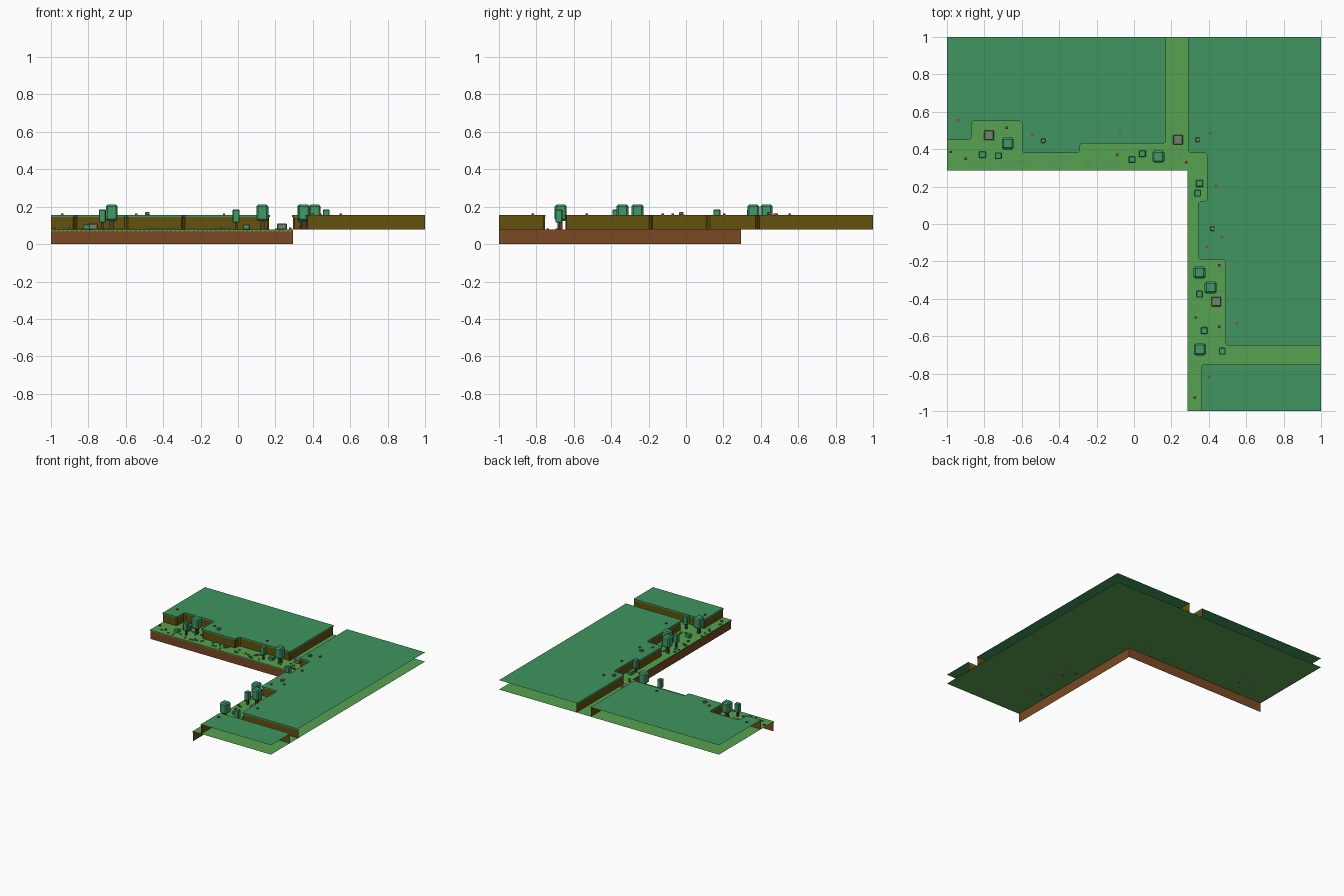
import bpy, bmesh, random
from mathutils import Vector

if "Cube" in bpy.data.objects:
    bpy.data.objects.remove(bpy.data.objects["Cube"])

random.seed(4)
LOW, HIGH = 0.078, 0.155


def material(name, rgb):
    m = bpy.data.materials.new(name)
    m.diffuse_color = (*rgb, 1)
    m.use_nodes = True
    m.node_tree.nodes["Principled BSDF"].inputs["Base Color"].default_value = m.diffuse_color
    return m


MEADOW = material("meadow green", (0.095, 0.36, 0.08))
PLATEAU = material("plateau green", (0.052, 0.30, 0.115))
SOIL = material("red brown soil", (0.20, 0.065, 0.017))
OCHRE = material("ochre soil", (0.125, 0.085, 0.004))
LEAF = material("leaf green", (0.052, 0.32, 0.13))
BARK = material("bark brown", (0.10, 0.045, 0.015))
STONE = material("mossy grey", (0.16, 0.23, 0.14))
PETAL = material("petal red", (0.32, 0.06, 0.03))
TUFT = material("tuft green", (0.08, 0.31, 0.13))


def finish(name, bm, mat):
    mesh = bpy.data.meshes.new(name)
    bm.to_mesh(mesh)
    bm.free()
    mesh.materials.append(mat)
    ob = bpy.data.objects.new(name, mesh)
    bpy.context.collection.objects.link(ob)
    return ob


def chamfer(path, c=0.01):
    """Cut the inner corners of an open path."""
    pts = [Vector(p) for p in path]
    out = [pts[0]]
    for a, b, d in zip(pts, pts[1:], pts[2:]):
        out += [b + (a - b).normalized() * c, b + (d - b).normalized() * c]
    return out + [pts[-1]]


def offset_left(pts, d):
    """Mitred offset to the left of the path direction."""
    out = []
    for i, p in enumerate(pts):
        dirs = []
        if i > 0:
            dirs.append((p - pts[i - 1]).normalized())
        if i < len(pts) - 1:
            dirs.append((pts[i + 1] - p).normalized())
        ns = [Vector((-v.y, v.x)) for v in dirs]
        m = sum(ns, Vector((0, 0))).normalized()
        out.append(p + m * d / m.dot(ns[0]))
    return out


def sheet(name, pts, z, mat):
    bm = bmesh.new()
    f = bm.faces.new([bm.verts.new((p[0], p[1], z)) for p in pts])
    f.normal_update()
    if f.normal.z < 0:
        f.normal_flip()
    bmesh.ops.triangulate(bm, faces=[f])
    return finish(name, bm, mat)


def wall(name, pts, z0, z1, mat, tooth=0):
    """Upright band along a path; tooth makes a ragged lower edge."""
    bm = bmesh.new()
    for a, b in zip(pts, pts[1:]):
        n = max(1, round((b - a).length / tooth)) if tooth else 1
        for i in range(n):
            p, q = a.lerp(b, i / n), a.lerp(b, (i + 1) / n)
            lo = z0 + (0.005 * (i % 2) if tooth else 0)
            bm.faces.new([bm.verts.new((v.x, v.y, z)) for v, z in
                          ((p, lo), (q, lo), (q, z1), (p, z1))])
    return finish(name, bm, mat)


def box(name, x, y, z0, z1, w, mat, bevel=0):
    bm = bmesh.new()
    bmesh.ops.create_cube(bm, size=1)
    for v in bm.verts:
        v.co = (x + v.co.x * w, y + v.co.y * w, (z0 + z1) / 2 + v.co.z * (z1 - z0))
    if bevel:
        bmesh.ops.bevel(bm, geom=bm.edges[:], offset=bevel, segments=1,
                        affect='EDGES', profile=0.5)
    return finish(name, bm, mat)


# Lower terrace: grass sheet, soil bank and ragged grass lip
edge = [Vector(p) for p in ((-1, 0.285), (0.285, 0.285), (0.285, -1))]
sheet("lower_grass", edge + [(1, -1), (1, 1), (-1, 1)], LOW, MEADOW)
wall("lower_bank", offset_left(edge, 0.008), 0, LOW, SOIL)
wall("lower_grass_lip", edge, LOW - 0.010, LOW, MEADOW, 0.012)

# Upper plateaus: path edge plus the outer corner points
plateaus = {
    "northwest": ([(-1, .45), (-.87, .45), (-.87, .55), (-.6, .55), (-.6, .38), (-.29, .38),
                   (-.29, .43), (.17, .43), (.17, 1)], [(-1, 1)]),
    "east": ([(.29, 1), (.29, .38), (.39, .38), (.39, .12), (.343, .12), (.343, -.19),
              (.49, -.19), (.49, -.65), (1, -.65)], [(1, 1)]),
    "southeast": ([(1, -.75), (.36, -.75), (.36, -1)], [(1, -1)]),
}
for name, (path, corners) in plateaus.items():
    rim = chamfer(path)
    sheet(name + "_plateau_grass", rim + corners, HIGH, PLATEAU)
    wall(name + "_plateau_bank", offset_left(rim, 0.005), LOW, HIGH, OCHRE)
    wall(name + "_plateau_lip", rim, HIGH - 0.011, HIGH, PLATEAU)

# Large trees
for x, y in ((-.675, .43), (.13, .36), (.35, -.26), (.41, -.34), (.352, -.67)):
    box("large_trunk", x, y, LOW, 0.14, 0.022, BARK)
    box("large_crown", x, y, 0.124, 0.212, 0.064, LEAF, 0.010)

# Small trees
for x, y in ((-.725, .365), (-.01, .345), (.34, .165), (.35, -.375), (.472, -.68)):
    box("small_trunk", x, y, LOW, 0.12, 0.013, BARK)
    box("small_crown", x, y, 0.115, 0.185, 0.037, LEAF, 0.004)

# Rocks and low bushes
for x, y in ((-.775, .475), (.235, .45), (.44, -.415)):
    box("rock", x, y, LOW, 0.11, 0.052, STONE, 0.004)
for x, y in ((-.81, .37), (.045, .375), (.35, .217), (.375, -.57)):
    box("low_bush", x, y, LOW, 0.105, 0.036, LEAF, 0.003)
for x, y in ((-.485, .445), (.34, .45), (.42, -.025)):
    box("plateau_stone", x, y, HIGH, 0.171, 0.023, STONE, 0.002)

# Flowers on both levels
for x, y in ((-.98, .385), (-.9, .35), (-.09, .37), (.28, .33), (-.68, .515),
             (.33, -.5), (.455, -.55), (.325, -.93), (.455, -.22)):
    box("flower", x, y, LOW, LOW + 0.010, 0.013, PETAL)
for x, y in ((-.075, .485), (.41, .485), (.55, -.53), (.44, .205),
             (.47, -.07), (.39, -.125), (.4, -.82), (-.94, .555), (-.545, .475)):
    box("plateau_flower", x, y, HIGH, HIGH + 0.008, 0.013, PETAL)

# Grass tufts scattered along the ledge
for x0, x1, y0, y1, n in ((-.97, -.3, .31, .37, 22), (-.84, -.63, .4, .53, 8),
                          (-.27, .26, .31, .4, 22), (.3, .335, -.95, .3, 18),
                          (.35, .47, -.63, -.22, 16)):
    for i in range(n):
        box("grass_tuft", random.uniform(x0, x1), random.uniform(y0, y1),
            LOW, LOW + 0.006, 0.013, TUFT)
